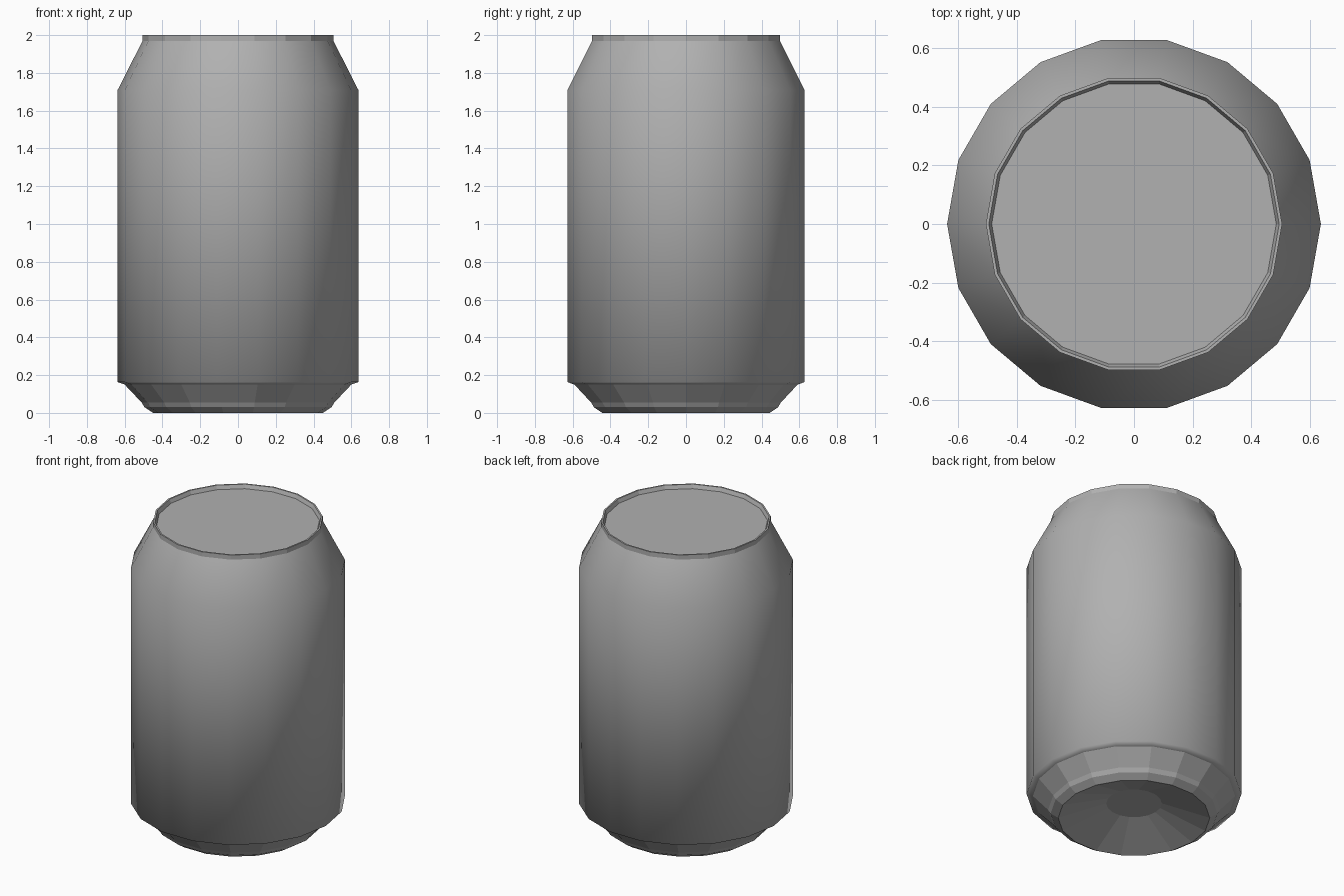
import bpy
import bmesh
from math import cos, sin, pi, radians

if "Cube" in bpy.data.objects:
    bpy.data.objects.remove(bpy.data.objects["Cube"])

SIDES = 18

# Dark grey metal
metal = bpy.data.materials.new("dark_metal")
metal.diffuse_color = (0.44, 0.44, 0.44, 1.0)
metal.use_nodes = True
metal.node_tree.nodes["Principled BSDF"].inputs["Base Color"].default_value = metal.diffuse_color


def lathe(name, profile, cap_start=False, cap_end=False, smooth=False):
    """Revolve (radius, z) points around the z axis."""
    bm = bmesh.new()
    rings = [[bm.verts.new((r * cos(2 * pi * i / SIDES), r * sin(2 * pi * i / SIDES), z))
              for i in range(SIDES)] for r, z in profile]
    for a, b in zip(rings, rings[1:]):
        for i in range(SIDES):
            j = (i + 1) % SIDES
            bm.faces.new((a[i], a[j], b[j], b[i]))
    if cap_start:
        bm.faces.new(rings[0][::-1])
    if cap_end:
        bm.faces.new(rings[-1])
    mesh = bpy.data.meshes.new(name)
    bm.to_mesh(mesh)
    bm.free()
    mesh.materials.append(metal)
    obj = bpy.data.objects.new(name, mesh)
    bpy.context.collection.objects.link(obj)
    if smooth:
        bpy.ops.object.select_all(action='DESELECT')
        obj.select_set(True)
        bpy.context.view_layer.objects.active = obj
        bpy.ops.object.shade_smooth_by_angle(angle=radians(85))
    return obj


# Smooth side wall with tapered shoulder and rolled lower edge
lathe("can_body", [(0.60, 0.15), (0.637, 0.163), (0.637, 1.71), (0.505, 1.97)], smooth=True)

# Faceted rim with a shallow recessed lid
lathe("can_lid", [(0.505, 1.97), (0.505, 2.0), (0.495, 2.0), (0.485, 1.975)], cap_end=True)

# Faceted base with a domed recess underneath
lathe("can_base", [(0.165, 0.10), (0.45, 0.0), (0.495, 0.03), (0.51, 0.055), (0.60, 0.15)],
      cap_start=True)
